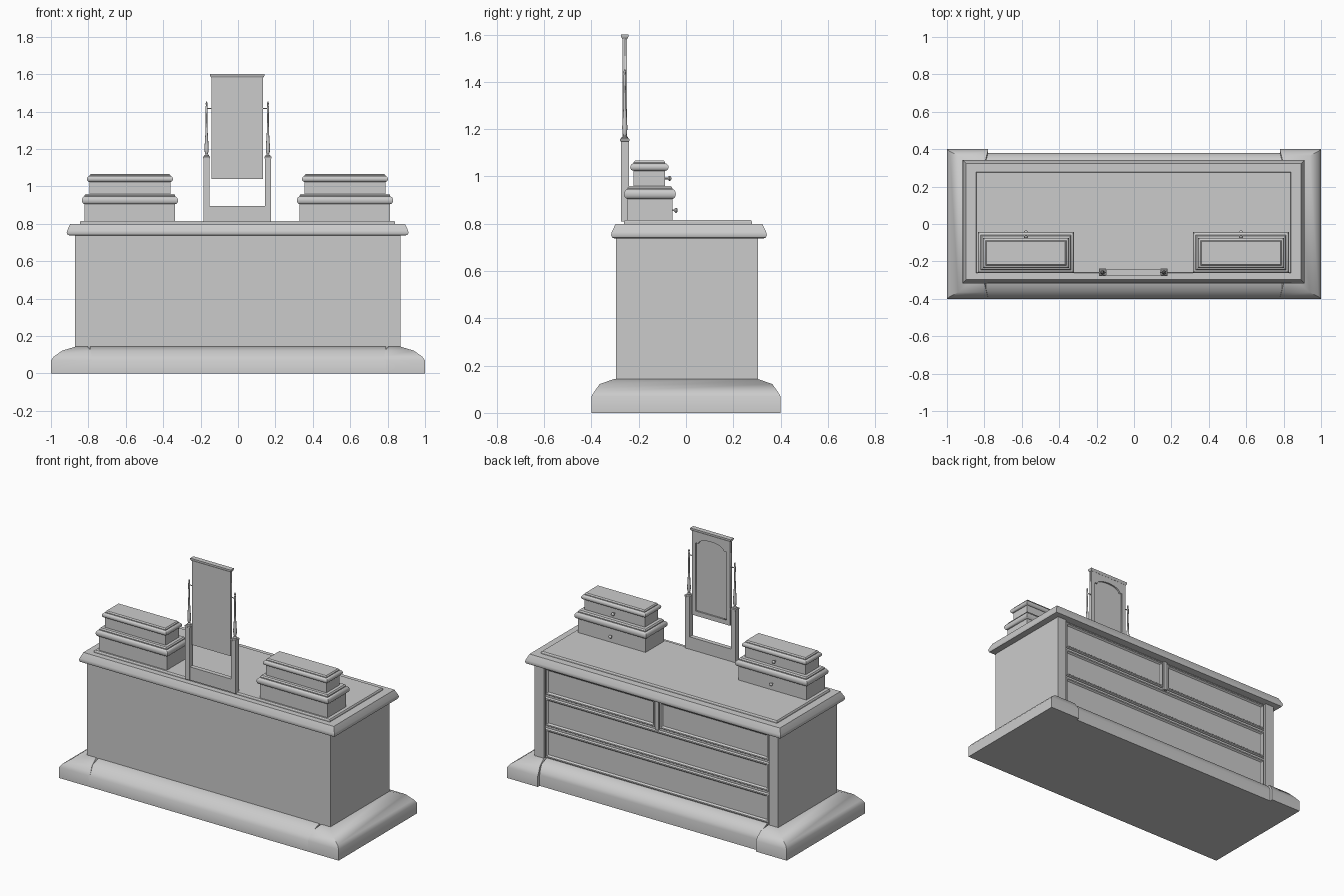
import bpy, bmesh, math

if "Cube" in bpy.data.objects:
    bpy.data.objects.remove(bpy.data.objects["Cube"])

def finish(name, bm, smooth=True):
    bmesh.ops.recalc_face_normals(bm, faces=bm.faces[:])
    me = bpy.data.meshes.new(name)
    bm.to_mesh(me)
    bm.free()
    ob = bpy.data.objects.new(name, me)
    bpy.context.collection.objects.link(ob)
    if smooth:
        bpy.ops.object.select_all(action='DESELECT')
        ob.select_set(True)
        bpy.context.view_layer.objects.active = ob
        bpy.ops.object.shade_smooth_by_angle(angle=math.radians(40))
    return ob

def loft(name, sections, axis='z', smooth=False):
    """Stack of rectangles (a0, a1, b0, b1, height) lofted along z or y."""
    bm = bmesh.new()
    rings = []
    for a0, a1, b0, b1, h in sections:
        pts = [(a0, b0), (a1, b0), (a1, b1), (a0, b1)]
        rings.append([bm.verts.new((a, b, h) if axis == 'z' else (a, h, b)) for a, b in pts])
    for r, s in zip(rings, rings[1:]):
        for i in range(4):
            j = (i + 1) % 4
            bm.faces.new((r[i], r[j], s[j], s[i]))
    bm.faces.new(rings[0])
    bm.faces.new(rings[-1])
    return finish(name, bm, smooth)

def mould(name, rect, profile, axis='z', smooth=False):
    """Loft one rectangle with (outward offset, height) profile points."""
    a0, a1, b0, b1 = rect
    return loft(name, [(a0 - o, a1 + o, b0 - o, b1 + o, h) for o, h in profile], axis, smooth)

def box(name, x0, x1, y0, y1, z0, z1):
    return loft(name, [(x0, x1, y0, y1, z0), (x0, x1, y0, y1, z1)])

def half_round(r, z0, z1, n=8):
    return [(r * math.sin(math.pi * i / n), z0 + (z1 - z0) * (1 - math.cos(math.pi * i / n)) / 2)
            for i in range(n + 1)]

def lathe(name, profile, loc, axis='z', n=12):
    bm = bmesh.new()
    rings = []
    for r, h in profile:
        ring = []
        for i in range(n):
            c, s = r * math.cos(2 * math.pi * i / n), r * math.sin(2 * math.pi * i / n)
            p = {'z': (c, s, h), 'y': (c, h, s), 'x': (h, c, s)}[axis]
            ring.append(bm.verts.new([p[k] + loc[k] for k in range(3)]))
        rings.append(ring)
    for r, s in zip(rings, rings[1:]):
        for i in range(n):
            bm.faces.new((r[i], r[(i + 1) % n], s[(i + 1) % n], s[i]))
    bm.faces.new(rings[0])
    bm.faces.new(rings[-1])
    return finish(name, bm)

# plinth: recessed middle and two projecting corner feet
loft("plinth_middle", [(-.79, .79, -.4, .38, 0), (-.79, .79, -.4, .38, .07), (-.79, .79, -.385, .374, .09),
                       (-.79, .79, -.36, .35, .122), (-.79, .79, -.30, .303, .143)], smooth=True)
for s, side in ((-1, "left"), (1, "right")):
    prof = [(.78, 1, .4, 0), (.78, 1, .4, .07), (.782, .985, .388, .09), (.788, .94, .365, .122), (.803, .87, .305, .143)]
    loft("plinth_foot_" + side, [(min(s * a, s * b), max(s * a, s * b), -y, y, z) for a, b, y, z in prof],
         smooth=True)

# carcass with corner stiles and rails on the drawer side
box("carcass", -.872, .868, -.296, .28, .13, .745)
box("stile_left", -.872, -.807, .275, .305, .13, .745)
box("stile_right", .803, .868, .275, .305, .13, .745)
for i, z in enumerate((.133, .338, .538, .731)):
    box("drawer_rail_%d" % i, -.808, .804, .275, .290, z, z + .012)
box("drawer_divider", -.014, .010, .275, .302, .54, .74)

# drawer fronts with a raised edge and sunk panel
def drawer(name, x0, x1, z0, z1):
    mould(name, (x0, x1, z0, z1), [(0, .275), (0, .294), (-.004, .300), (-.012, .300), (-.02, .290)], 'y')

drawer("bottom_drawer", -.803, .799, .147, .336)
drawer("middle_drawer", -.803, .799, .352, .536)
drawer("top_drawer_a", -.803, -.018, .552, .730)
drawer("top_drawer_b", .014, .799, .552, .730)

# table top and raised inner panel
mould("table_top", (-.897, .893, -.298, .323),
      [(0, .737), (.014, .741), (.019, .752), (.016, .765), (.003, .793), (0, .80)], smooth=True)
mould("top_panel", (-.842, .836, -.258, .275), [(.004, .795), (.004, .809), (0, .815)])

# trinket boxes: two stacked tiers with half-round mouldings and knobs
knob = [(.004, -.012), (.004, .008), (.009, .011), (.011, .016), (.008, .021), (.003, .023)]
for cx, side in ((-.578, "left"), (.572, "right")):
    low = (cx - .242, cx + .242, -.247, -.058)
    box("lower_tier_" + side, low[0], low[1], low[2], low[3], .81, .91)
    mould("lower_moulding_" + side, low, half_round(.015, .905, .946), smooth=True)
    mould("lower_lid_" + side, low, [(0, .94), (0, .952), (-.006, .96)])
    up = (cx - .216, cx + .216, -.222, -.088)
    box("upper_tier_" + side, up[0], up[1], up[2], up[3], .955, 1.03)
    mould("upper_moulding_" + side, up, half_round(.014, 1.024, 1.055), smooth=True)
    mould("upper_lid_" + side, up, [(0, 1.05), (0, 1.06), (-.006, 1.067)])
    lathe("lower_knob_" + side, knob, (cx, -.058, .857), 'y')
    lathe("upper_knob_" + side, knob, (cx, -.085, .992), 'y')

# mirror stand: cross rail, posts, turned spindles and pivots
MX = -.004
box("stand_rail", MX - .15, MX + .15, -.272, -.243, .81, .895)
spindle = [(.013, 1.155), (.013, 1.166), (.006, 1.172), (.010, 1.185), (.011, 1.21), (.006, 1.29), (.0045, 1.38),
           (.006, 1.40), (.006, 1.425), (.004, 1.432), (.005, 1.445), (.002, 1.453)]
for s, side in ((-1, "left"), (1, "right")):
    px = MX + s * .164
    mould("stand_post_" + side, (px - .016, px + .016, -.276, -.242),
          [(0, .81), (0, 1.148), (.003, 1.150), (.003, 1.158), (-.002, 1.162)])
    lathe("spindle_" + side, spindle, (px, -.259, 0))
    lathe("pivot_" + side, [(.003, -.016), (.003, .016)], (MX + s * .151, -.259, 1.417), 'x', 8)

# mirror: back plate, arched frame from a filled curve, cap
box("mirror_plate", MX - .137, MX + .137, -.269, -.259, 1.04, 1.592)
cu = bpy.data.curves.new("mirror_frame", 'CURVE')
cu.dimensions = '2D'
cu.fill_mode = 'BOTH'
cu.extrude = .005
outer = [(-.137, 1.04), (.137, 1.04), (.137, 1.592), (-.137, 1.592)]
arch = [(.09 * math.cos(math.pi * i / 12), 1.51 + .035 * math.sin(math.pi * i / 12)) for i in range(13)]
inner = [(-.11, 1.07), (.11, 1.07), (.11, 1.51)] + arch + [(-.11, 1.51)]
for pts in (outer, inner):
    sp = cu.splines.new('POLY')
    sp.points.add(len(pts) - 1)
    for p, (x, y) in zip(sp.points, pts):
        p.co = (x, y, 0, 1)
    sp.use_cyclic_u = True
frame = bpy.data.objects.new("mirror_frame", cu)
bpy.context.collection.objects.link(frame)
frame.rotation_euler = (math.pi / 2, 0, 0)
frame.location = (MX, -.254, 0)
bpy.ops.object.select_all(action='DESELECT')
frame.select_set(True)
bpy.context.view_layer.objects.active = frame
bpy.ops.object.convert(target='MESH')
mould("mirror_cap", (MX - .14, MX + .14, -.270, -.248), [(0, 1.582), (.005, 1.592), (.005, 1.60)])
